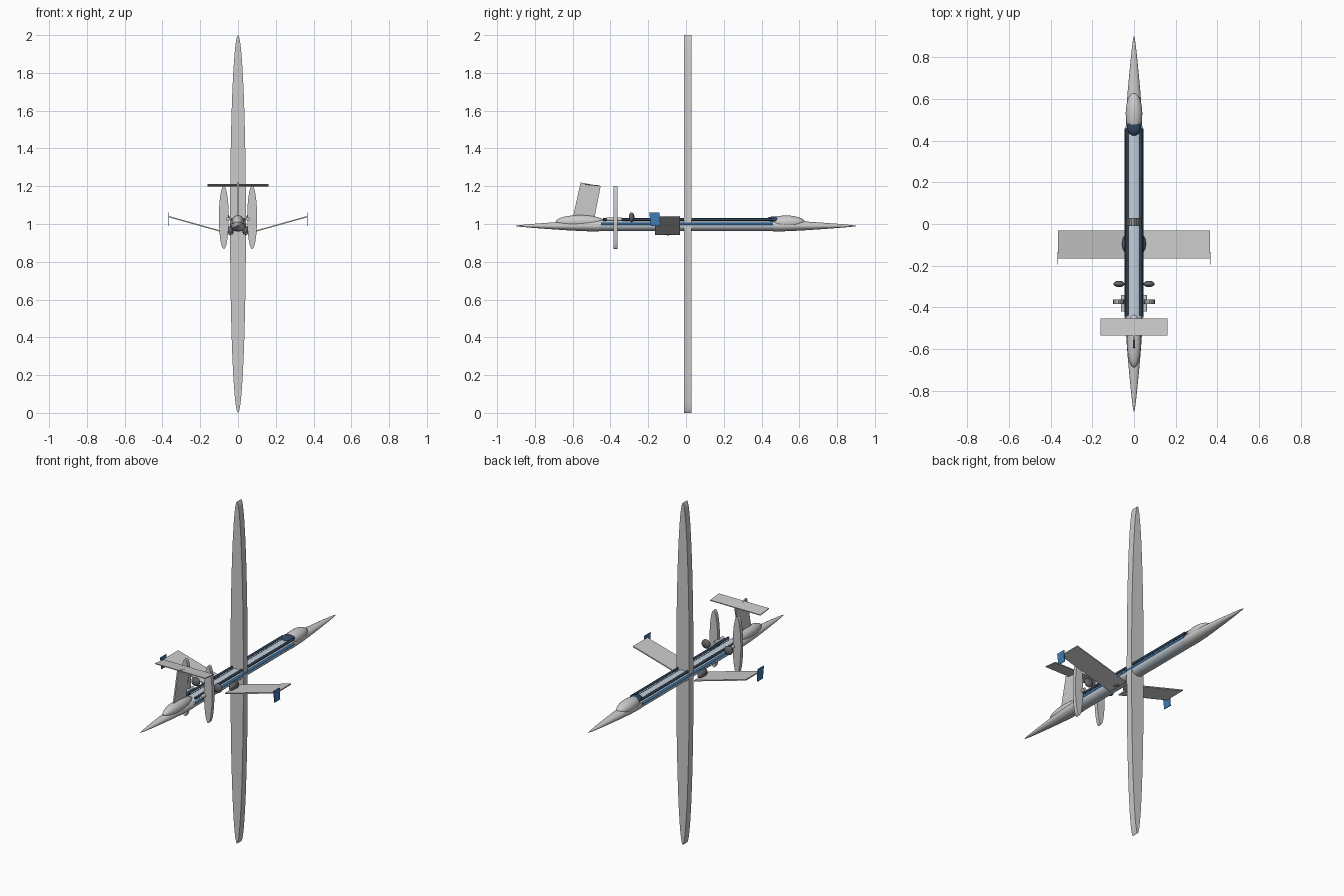
import bpy, bmesh, math
from mathutils import Vector

if "Cube" in bpy.data.objects:
    bpy.data.objects.remove(bpy.data.objects["Cube"])


def mat(name, c):
    m = bpy.data.materials.new(name)
    m.diffuse_color = (*c, 1)
    m.use_nodes = True
    m.node_tree.nodes["Principled BSDF"].inputs["Base Color"].default_value = m.diffuse_color
    return m


BLUE = mat("blue", (0.05, 0.2, 0.45))
NAVY = mat("navy", (0.03, 0.06, 0.11))
PALE = mat("pale_blue", (0.55, 0.63, 0.7))
DARK = mat("dark_grey", (0.13, 0.13, 0.14))


def finish(name, bm, material=None, smooth=False):
    bmesh.ops.recalc_face_normals(bm, faces=bm.faces)
    me = bpy.data.meshes.new(name)
    bm.to_mesh(me)
    bm.free()
    ob = bpy.data.objects.new(name, me)
    bpy.context.collection.objects.link(ob)
    if material:
        me.materials.append(material)
    if smooth:
        bpy.context.view_layer.objects.active = ob
        ob.select_set(True)
        bpy.ops.object.shade_smooth_by_angle(angle=math.radians(40))
        ob.select_set(False)
    return ob


def spindle(name, profile, cz, flat=1.0, cx=0, material=None, n=32):
    """Lofted body along y from (y, radius) pairs, flattened in z."""
    bm = bmesh.new()
    rings = []
    for y, r in profile:
        rings.append([bm.verts.new((cx + r * math.cos(2 * math.pi * i / n), y,
                                    cz + flat * r * math.sin(2 * math.pi * i / n))) for i in range(n)])
    for a, b in zip(rings, rings[1:]):
        for i in range(n):
            bm.faces.new((a[i], a[(i + 1) % n], b[(i + 1) % n], b[i]))
    bm.faces.new(rings[0])
    bm.faces.new(rings[-1])
    return finish(name, bm, material, True)


def ellipsoid(name, c, r, material=None):
    bm = bmesh.new()
    bmesh.ops.create_uvsphere(bm, u_segments=24, v_segments=14, radius=1)
    for v in bm.verts:
        v.co = Vector(c) + Vector(a * b for a, b in zip(v.co, r))
    return finish(name, bm, material, True)


def slab(name, outline, offset, material=None):
    """Flat outline of 3D points extruded by an offset."""
    bm = bmesh.new()
    face = bm.faces.new([bm.verts.new(p) for p in outline])
    ext = bmesh.ops.extrude_face_region(bm, geom=[face])
    bmesh.ops.translate(bm, vec=offset, verts=[g for g in ext["geom"] if isinstance(g, bmesh.types.BMVert)])
    return finish(name, bm, material)


def rotor_disc(name, c, rx, rz, depth, n=48):
    ring = [(c[0] + rx * math.cos(2 * math.pi * i / n), c[1] - depth / 2,
             c[2] + rz * math.sin(2 * math.pi * i / n)) for i in range(n)]
    bm = bmesh.new()
    face = bm.faces.new([bm.verts.new(p) for p in ring])
    ext = bmesh.ops.extrude_face_region(bm, geom=[face])
    bmesh.ops.translate(bm, vec=(0, depth, 0), verts=[g for g in ext["geom"] if isinstance(g, bmesh.types.BMVert)])
    return finish(name, bm, None, True)


# fuselage: pale tube and two tapering end cones
spindle("fuselage_tube", [(-0.46, 0.04), (0.47, 0.04)], 0.992, 0.75, material=PALE)
taper = [(0.46, 0.04), (0.55, 0.037), (0.63, 0.031), (0.72, 0.023), (0.81, 0.014), (0.87, 0.007), (0.9, 0.002)]
spindle("nose_cone", taper, 0.99, 0.75)
spindle("tail_cone", [(-y, r) for y, r in taper], 0.99, 0.75)

# fairings and canopy
ellipsoid("front_fairing", (0, 0.53, 1.008), (0.04, 0.1, 0.037))
ellipsoid("canopy", (0, 0.465, 1.022), (0.034, 0.04, 0.018), NAVY)
ellipsoid("tail_fairing", (0, -0.56, 1.012), (0.034, 0.13, 0.035))

# great central disc
rotor_disc("main_disc", (0, 0.01, 1), 0.042, 1.0, 0.04)

# T-tail
slab("tail_fin", [(-0.004, -0.60, 1.03), (-0.004, -0.485, 1.03), (-0.004, -0.452, 1.2), (-0.004, -0.558, 1.22)],
     (0.008, 0, 0))
slab("tailplane", [(-0.162, -0.535, 1.207), (0.162, -0.535, 1.207), (0.162, -0.455, 1.199), (-0.162, -0.455, 1.199)],
     (0, 0, 0.005))

for s, side in ((-1, "left"), (1, "right")):
    # wing with dihedral and swept tip plate
    slab(side + "_wing", [(s * 0.03, -0.165, 0.941), (s * 0.03, -0.032, 0.941),
                          (s * 0.365, -0.032, 1.035), (s * 0.365, -0.165, 1.035)], (0, 0, 0.007))
    slab(side + "_winglet", [(s * 0.364, -0.185, 0.99), (s * 0.364, -0.135, 0.99),
                             (s * 0.364, -0.14, 1.06), (s * 0.364, -0.195, 1.06)], (s * 0.004, 0, 0), BLUE)
    # wing root fitting
    ellipsoid(side + "_wing_root", (s * 0.04, -0.095, 0.965), (0.017, 0.04, 0.025), DARK)
    # upper rail and side stripe
    spindle(side + "_rail", [(-0.44, 0.007), (0.46, 0.007)], 1.024, cx=s * 0.033, material=NAVY, n=12)
    spindle(side + "_stripe", [(-0.45, 0.007), (0.46, 0.007)], 1.0, cx=s * 0.038, material=BLUE, n=12)
    # propeller, shaft and dark pod
    rotor_disc(side + "_propeller", (s * 0.075, -0.373, 1.035), 0.026, 0.167, 0.022)
    spindle(side + "_propeller_shaft", [(-0.42, 0.01), (-0.34, 0.01)], 1.025, cx=s * 0.053, n=16)
    ellipsoid(side + "_pod", (s * 0.072, -0.288, 1.035), (0.027, 0.015, 0.026), DARK)
